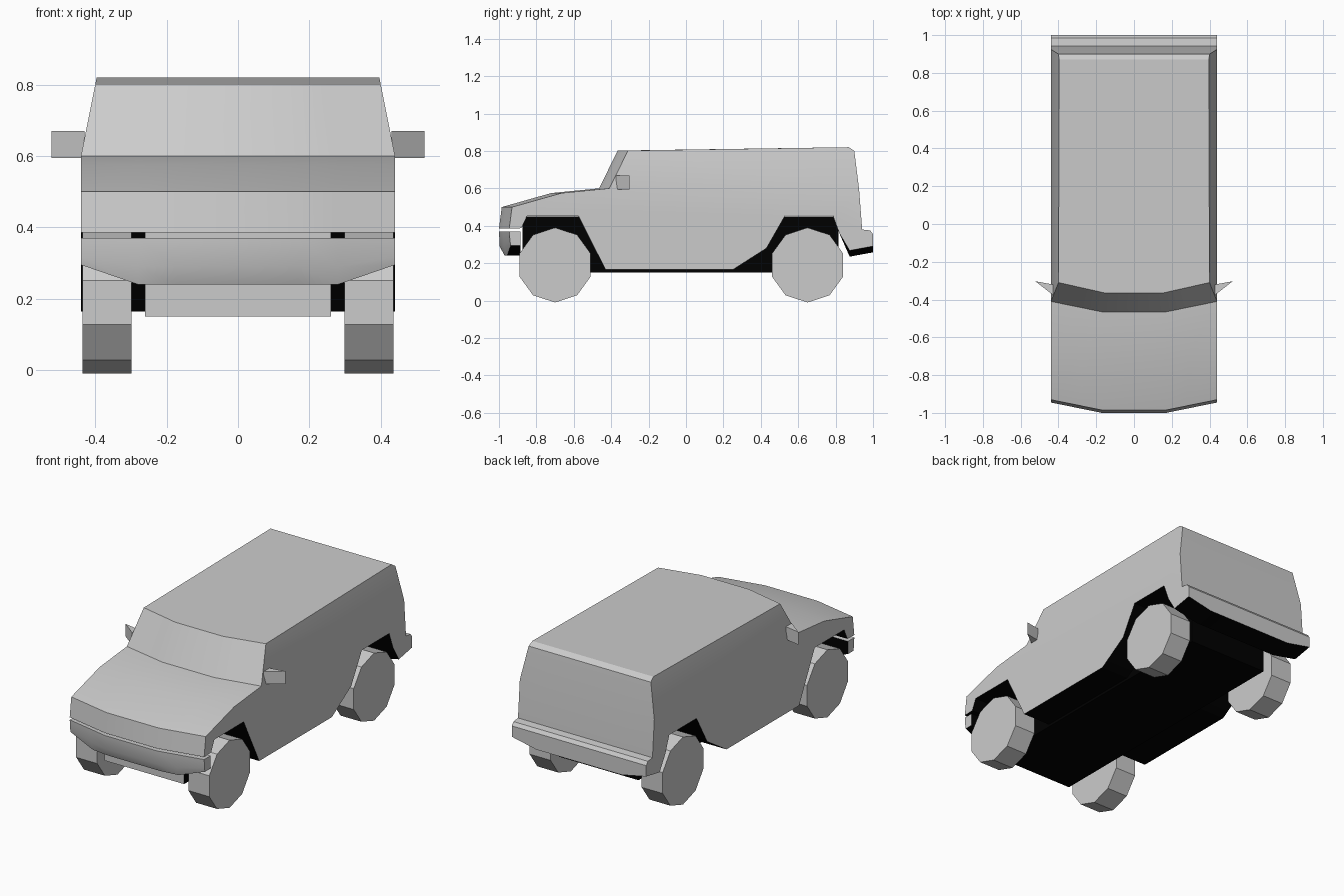
import bpy, bmesh, math
from mathutils import Matrix

cube = bpy.data.objects.get("Cube")
if cube:
    bpy.data.objects.remove(cube)


def make_material(name, value):
    mat = bpy.data.materials.new(name)
    mat.use_nodes = True
    colour = (value, value, value, 1)
    mat.diffuse_color = colour
    mat.node_tree.nodes["Principled BSDF"].inputs["Base Color"].default_value = colour
    return mat


MATERIALS = [make_material("body grey", 0.6), make_material("underside black", 0.0)]


def finish(name, bm, smooth=False):
    """Turn a bmesh into a named object with both materials."""
    bmesh.ops.recalc_face_normals(bm, faces=bm.faces)
    mesh = bpy.data.meshes.new(name)
    bm.to_mesh(mesh)
    bm.free()
    for mat in MATERIALS:
        mesh.materials.append(mat)
    obj = bpy.data.objects.new(name, mesh)
    bpy.context.collection.objects.link(obj)
    if smooth:
        bpy.ops.object.select_all(action='DESELECT')
        obj.select_set(True)
        bpy.context.view_layer.objects.active = obj
        bpy.ops.object.shade_smooth_by_angle(angle=math.radians(30))
    return obj


def loft(name, stations, section, caps, dark):
    """Skin closed sections across the width; dark lists the black strips."""
    bm = bmesh.new()
    rings = [[bm.verts.new(p) for p in section(x)] for x in stations]
    count = len(rings[0])
    for a, b in zip(rings, rings[1:]):
        for i in range(count):
            j = (i + 1) % count
            face = bm.faces.new((a[i], a[j], b[j], b[i]))
            face.material_index = int(i in dark)
    for ring in (rings[0], rings[-1]):
        for cap in caps:
            bm.faces.new([ring[i] for i in cap])
    return finish(name, bm, True)


def sweep_back(x):
    """How far the front curves back towards the sides."""
    return 0.055 * max(0, abs(x) - 0.17) / 0.27


def corner_rise(x):
    """How far bumper undersides rise at the outer corners."""
    return max(0, abs(x) - 0.28) / 0.16


STATIONS = [-0.44, -0.28, -0.17, 0.17, 0.28, 0.44]

# Body shell: nose, bonnet, windscreen, roof, tail, rear bumper, then arches
FRONT = [(-1, 0.385), (-0.985, 0.5), (-0.72, 0.575), (-0.465, 0.6), (-0.365, 0.802)]
REAR = [(0.87, 0.82), (0.90, 0.80), (0.925, 0.6), (0.942, 0.38), (0.985, 0.375), (1, 0.355)]
BUMPER_LIP = [(1, 0.258), (0.875, 0.235)]
ARCHES = [(0.82, 0.36), (0.785, 0.455), (0.53, 0.455), (0.43, 0.28), (0.25, 0.165),
          (-0.43, 0.165), (-0.575, 0.452), (-0.85, 0.452), (-0.88, 0.387)]


def body_section(x):
    pts = [(y + sweep_back(x), z) for y, z in FRONT] + REAR
    pts += [(y, z + 0.033 * corner_rise(x)) for y, z in BUMPER_LIP] + ARCHES
    return [(x * (1 - max(0, z - 0.6) * 0.2 / 0.44), y, z) for y, z in pts]


total = len(FRONT + REAR + BUMPER_LIP + ARCHES)
belt_front, belt_rear, lip = 3, 7, len(FRONT + REAR)
lower_side = list(range(belt_front + 1)) + list(range(belt_rear, total))
upper_side = list(range(belt_front, belt_rear + 1))
loft("body_shell", STATIONS, body_section, [lower_side, upper_side], range(lip, total))


# Front bumper
def bumper_section(x):
    s, r = sweep_back(x), 0.055 * corner_rise(x)
    return [(x, -0.885, 0.37), (x, -1 + s, 0.37), (x, -0.996 + s, 0.29 + r * 0.5),
            (x, -0.97 + s * 0.6, 0.24 + r), (x, -0.885, 0.24 + r)]


loft("front_bumper", STATIONS, bumper_section, [range(5)], (3, 4))

# Chassis block between the wheels, grey at the front only
bm = bmesh.new()
bmesh.ops.create_cube(bm, size=1, matrix=Matrix.Translation((0, -0.03, 0.3))
                      @ Matrix.Diagonal((0.52, 1.69, 0.3, 1)))
bm.normal_update()
for face in bm.faces:
    face.material_index = int(face.normal.y > -0.5)
finish("chassis", bm)

for side, sign in (("left", 1), ("right", -1)):
    # Ten-sided wheels standing on a flat
    for end, y in (("front", -0.70), ("rear", 0.65)):
        bm = bmesh.new()
        bmesh.ops.create_cone(bm, cap_ends=True, segments=10, radius1=0.2, radius2=0.2, depth=0.137,
                              matrix=Matrix.Translation((sign * 0.367, y, 0.19))
                              @ Matrix.Rotation(math.pi / 2, 4, 'Y')
                              @ Matrix.Rotation(math.pi / 2, 4, 'Z'))
        finish(f"{end}_{side}_wheel", bm)

    # Wedge-shaped door mirror
    bm = bmesh.new()
    base = bm.faces.new([bm.verts.new((sign * x, y, 0.595)) for x, y in
                         ((0.43, -0.375), (0.523, -0.303), (0.43, -0.32))])
    top = bmesh.ops.extrude_face_region(bm, geom=[base])["geom"]
    bmesh.ops.translate(bm, vec=(0, 0, 0.075),
                        verts=[v for v in top if isinstance(v, bmesh.types.BMVert)])
    if not any(base in e.link_faces for e in bm.edges):
        bm.faces.new(base.verts)
    finish(f"{side}_mirror", bm)
